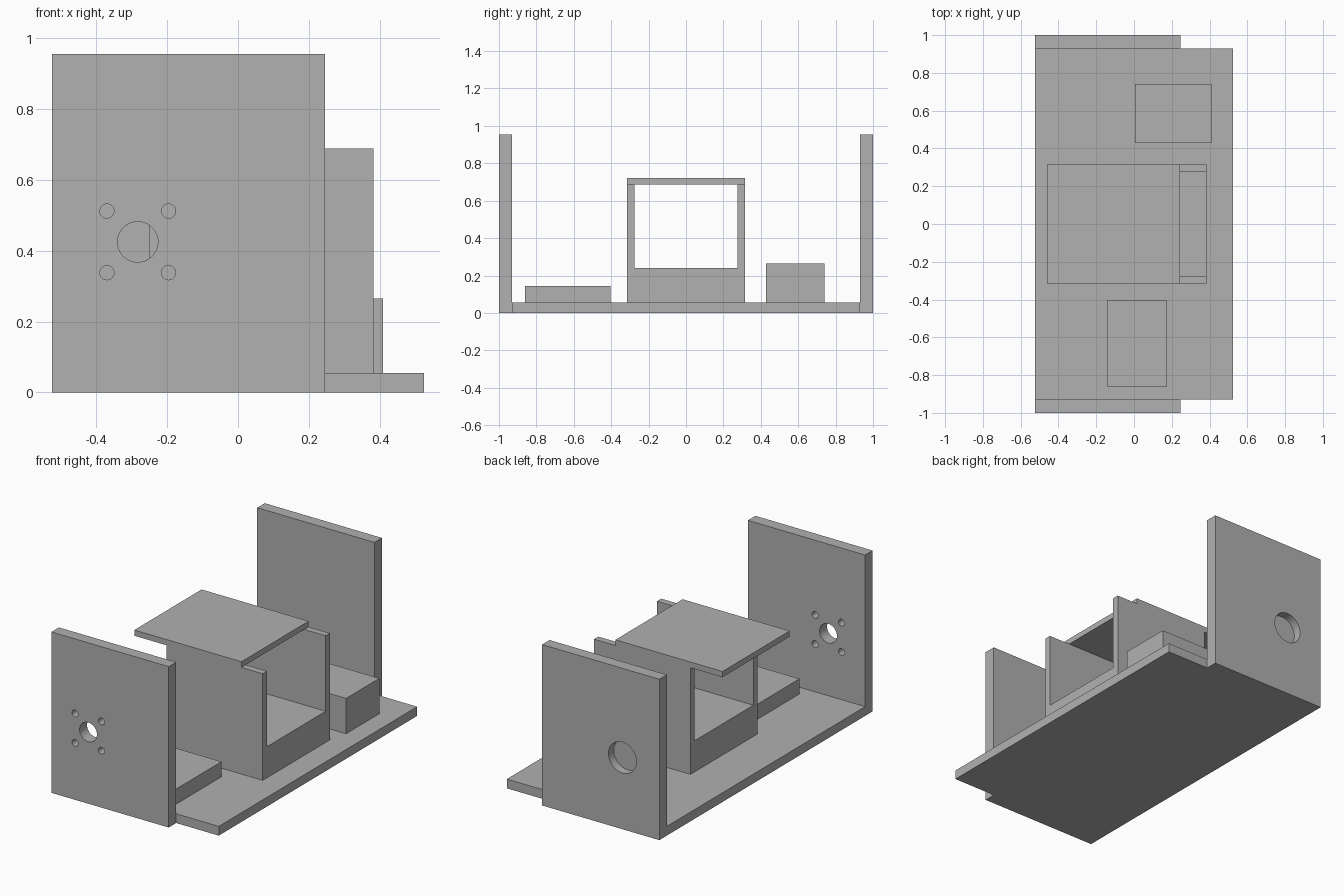
import bpy, bmesh, math
from mathutils import Matrix, Vector

cube = bpy.data.objects.get("Cube")
if cube:
    bpy.data.objects.remove(cube, do_unlink=True)

grey = bpy.data.materials.new("plain_grey")
grey.use_nodes = True
colour = (0.44, 0.44, 0.44, 1)
grey.diffuse_color = colour
grey.node_tree.nodes["Principled BSDF"].inputs["Base Color"].default_value = colour


def make_object(name, bm):
    mesh = bpy.data.meshes.new(name)
    bm.to_mesh(mesh)
    bm.free()
    mesh.materials.append(grey)
    obj = bpy.data.objects.new(name, mesh)
    bpy.context.collection.objects.link(obj)
    return obj


def box(name, x, y, z):
    """Box from its (low, high) range on each axis."""
    bm = bmesh.new()
    size = [hi - lo for lo, hi in (x, y, z)]
    centre = Vector([(lo + hi) / 2 for lo, hi in (x, y, z)])
    bmesh.ops.create_cube(bm, size=1, matrix=Matrix.Translation(centre) @ Matrix.Diagonal(size + [1]))
    return make_object(name, bm)


def drill(target, holes, y):
    """Cut round holes (x, z, radius) along y, over the given y range."""
    bm = bmesh.new()
    for cx, cz, r in holes:
        place = Matrix.Translation((cx, sum(y) / 2, cz)) @ Matrix.Rotation(math.pi / 2, 4, 'X')
        bmesh.ops.create_cone(bm, cap_ends=True, segments=48, radius1=r, radius2=r,
                              depth=y[1] - y[0], matrix=place)
    cutter = make_object(target.name + "_cutter", bm)
    cutter.hide_render = True
    mod = target.modifiers.new("holes", 'BOOLEAN')
    mod.operation = 'DIFFERENCE'
    mod.solver = 'EXACT'
    mod.object = cutter
    bpy.ops.object.select_all(action='DESELECT')
    target.select_set(True)
    bpy.context.view_layer.objects.active = target
    bpy.ops.object.modifier_apply(modifier=mod.name)
    bpy.data.objects.remove(cutter, do_unlink=True)
    bpy.ops.object.shade_smooth_by_angle()


# Base and end plates
floor = 0.055
plate_x, plate_z = (-0.525, 0.245), (0, 0.955)
box("base", (-0.525, 0.525), (-0.93, 0.93), (0, floor))
front_plate = box("front_plate", plate_x, (-1, -0.93), plate_z)
back_plate = box("back_plate", plate_x, (0.93, 1), plate_z)

# Motor mount holes in front, blind bearing pocket at the back
hx, hz = -0.283, 0.425
mount = [(hx, hz, 0.057)]
mount += [(hx + sx * 0.087, hz + sz * 0.087, 0.02) for sx in (-1, 1) for sz in (-1, 1)]
drill(front_plate, mount, (-1.1, -0.85))
drill(back_plate, [(hx, hz, 0.092)], (0.95, 1.1))

# Central housing: solid floor block, two walls and a shifted lid
house_x = (-0.25, 0.383)
box("housing_floor", house_x, (-0.275, 0.275), (floor, 0.24))
box("housing_front_wall", house_x, (-0.315, -0.275), (floor, 0.688))
box("housing_back_wall", house_x, (0.275, 0.315), (floor, 0.688))
box("housing_lid", (-0.46, 0.243), (-0.315, 0.315), (0.688, 0.722))

# Component blocks on the base
box("low_block", (-0.143, 0.175), (-0.86, -0.405), (floor, 0.145))
box("tall_block", (0.005, 0.41), (0.428, 0.74), (floor, 0.265))
